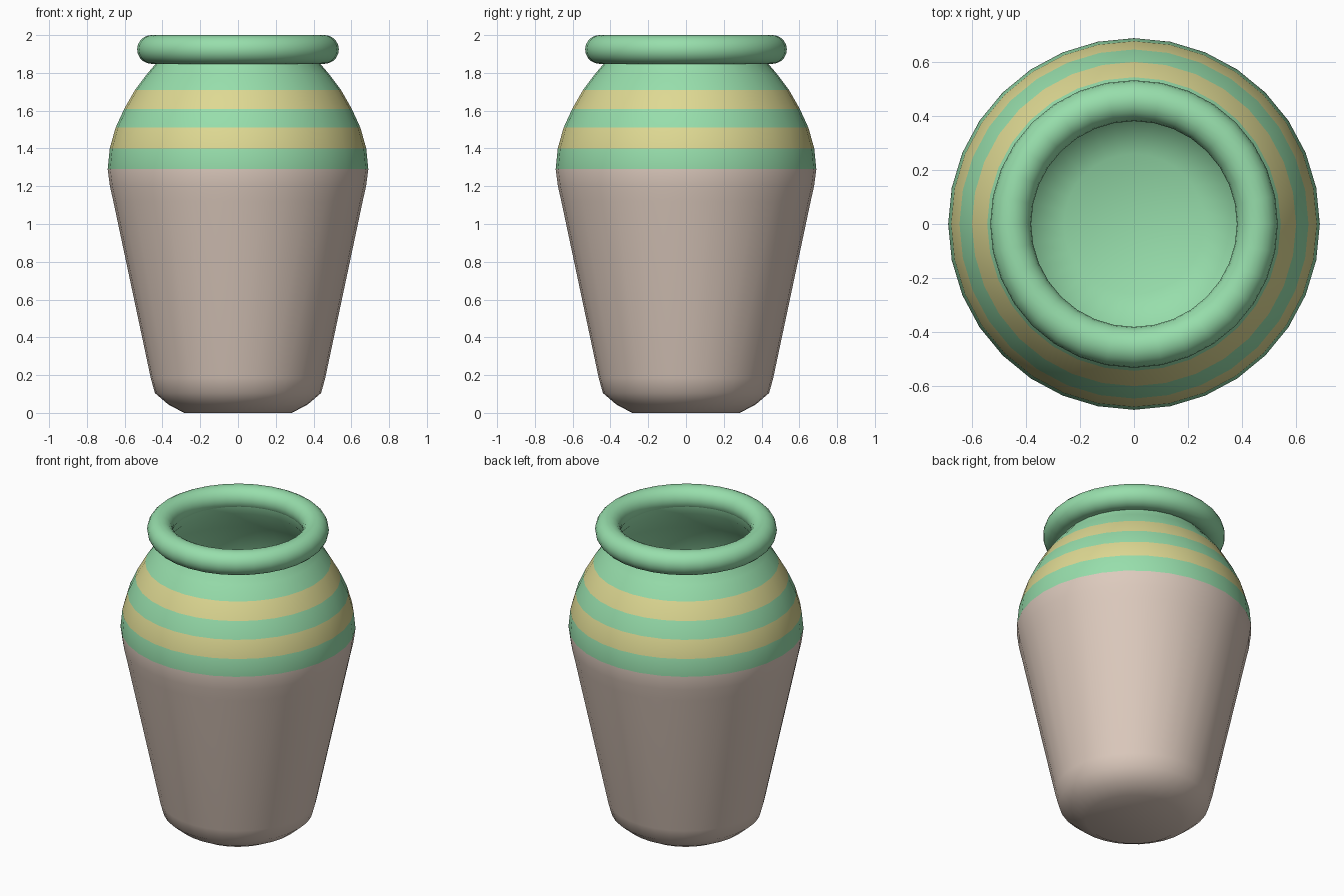
import bpy
import bmesh
import math

SIDES = 32

cube = bpy.data.objects.get("Cube")
if cube:
    bpy.data.objects.remove(cube, do_unlink=True)


def material(name, rgb):
    mat = bpy.data.materials.new(name)
    mat.use_nodes = True
    mat.diffuse_color = (*rgb, 1)
    mat.node_tree.nodes["Principled BSDF"].inputs["Base Color"].default_value = (*rgb, 1)
    return mat


clay = material("beige clay", (0.72, 0.59, 0.51))
green = material("mint glaze", (0.31, 0.73, 0.41))
yellow = material("straw yellow", (0.73, 0.69, 0.29))


def revolve(name, profile, colours, mats):
    """Spin (radius, z) points round z; one material index per profile span."""
    bm = bmesh.new()
    rings = []
    for r, z in profile:
        if r == 0:
            rings.append([bm.verts.new((0, 0, z))] * SIDES)
        else:
            rings.append([bm.verts.new((r * math.cos(a), r * math.sin(a), z))
                          for a in (math.tau * i / SIDES for i in range(SIDES))])
    for low, high, colour in zip(rings, rings[1:], colours):
        for i in range(SIDES):
            j = (i + 1) % SIDES
            corners = dict.fromkeys((low[i], low[j], high[j], high[i]))
            bm.faces.new(list(corners)).material_index = colour
    bm.normal_update()
    mesh = bpy.data.meshes.new(name)
    bm.to_mesh(mesh)
    bm.free()
    obj = bpy.data.objects.new(name, mesh)
    bpy.context.collection.objects.link(obj)
    for mat in mats:
        mesh.materials.append(mat)
    return obj


def smooth(obj):
    bpy.ops.object.select_all(action="DESELECT")
    obj.select_set(True)
    bpy.context.view_layer.objects.active = obj
    bpy.ops.object.shade_smooth_by_angle(angle=math.radians(60))


# Jar wall: outside from base to neck, then back down the inside to the floor
outer = [(0, 0), (0.285, 0), (0.37, 0.045), (0.44, 0.105), (0.462, 0.185),
         (0.66, 1.12), (0.678, 1.2), (0.69, 1.29), (0.679, 1.4), (0.648, 1.51),
         (0.602, 1.61), (0.545, 1.71), (0.485, 1.79), (0.43, 1.855), (0.41, 1.9)]
inner = [(0.39, 1.9), (0.4, 1.84), (0.51, 1.7), (0.61, 1.51), (0.65, 1.29),
         (0.62, 1.12), (0.425, 0.2), (0.39, 0.12), (0.26, 0.05), (0, 0.05)]


def band(z):
    if z < 1.29:
        return 0
    return 2 if 1.4 < z < 1.51 or 1.61 < z < 1.71 else 1


colours = [band((a[1] + b[1]) / 2) for a, b in zip(outer, outer[1:])]
colours += [1] * len(inner)
smooth(revolve("jar_body", outer + inner, colours, (clay, green, yellow)))

# Rolled rim
bpy.ops.mesh.primitive_torus_add(major_segments=SIDES, minor_segments=20,
                                 major_radius=0.458, minor_radius=0.076,
                                 location=(0, 0, 1.924))
rim = bpy.context.object
rim.name = "rolled_rim"
rim.data.materials.append(green)
smooth(rim)
